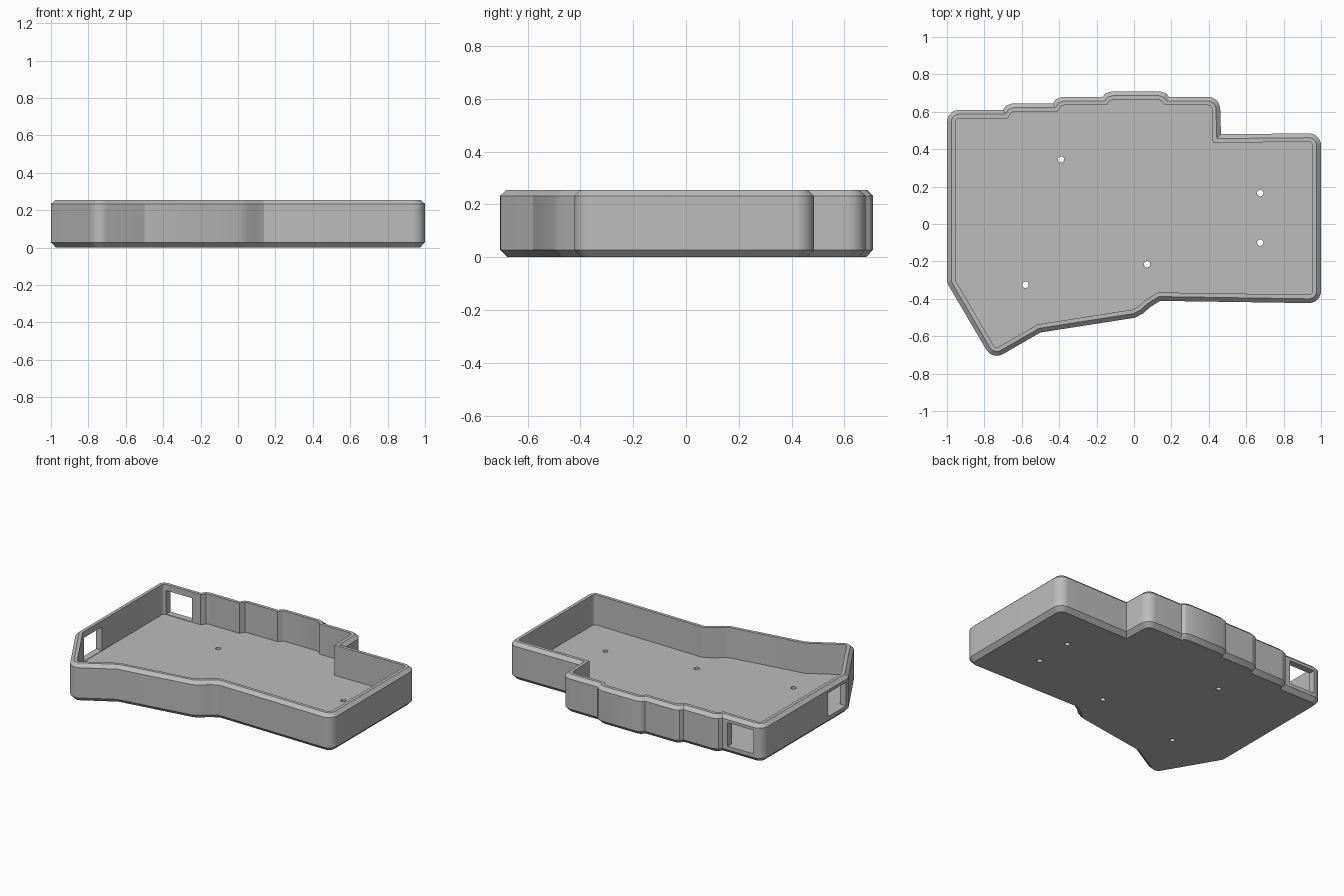
import bpy, bmesh, math
from mathutils import Vector

if "Cube" in bpy.data.objects:
    bpy.data.objects.remove(bpy.data.objects["Cube"])

grey = bpy.data.materials.new("case grey")
grey.diffuse_color = (0.5, 0.5, 0.5, 1)
grey.use_nodes = True
grey.node_tree.nodes["Principled BSDF"].inputs["Base Color"].default_value = grey.diffuse_color


def fillet(prev, corner, nxt, r=0.065, n=8):
    """Points of an arc that rounds a corner."""
    p, c, q = Vector(prev), Vector(corner), Vector(nxt)
    a, b = (p - c).normalized(), (q - c).normalized()
    half = a.angle(b) / 2
    mid = c + (a + b).normalized() * r / math.sin(half)
    t = r / math.tan(half)
    s, e = c + a * t - mid, c + b * t - mid
    return [mid + (s.lerp(e, i / n)).normalized() * r for i in range(n + 1)]


def step(x, y, side, h):
    """Small eased step in the back edge, listed from low to high."""
    return [(x, y), (x + side * 0.015, y + h * 0.63), (x + side * 0.05, y + h)]


# Outline, clockwise seen from above; corners with True are rounded
raw = [((-1, 0.61), True)]
raw += [(p, False) for p in step(-0.70, 0.61, 1, 0.035)]
raw += [(p, False) for p in step(-0.433, 0.645, 1, 0.035)]
raw += [(p, False) for p in step(-0.168, 0.68, 1, 0.029)]
raw += [(p, False) for p in reversed(step(0.187, 0.68, -1, 0.029))]
raw += [((0.459, 0.68), True), ((0.465, 0.48), False), ((1, 0.485), True),
        ((1, -0.424), True), ((0.14, -0.411), False), ((0.085, -0.445), False),
        ((0.05, -0.478), False), ((0.005, -0.501), False), ((-0.5, -0.58), False),
        ((-0.757, -0.728), True), ((-1, -0.314), True)]
outline = []
for i, (p, rounded) in enumerate(raw):
    if rounded:
        outline += fillet(raw[i - 1][0], p, raw[(i + 1) % len(raw)][0])
    else:
        outline.append(Vector(p))
outline.reverse()


def inset(pts, d):
    """Mitred inward offset of a counter-clockwise loop."""
    out = []
    for i, p in enumerate(pts):
        a = (p - pts[i - 1]).normalized()
        b = (pts[(i + 1) % len(pts)] - p).normalized()
        na, nb = Vector((-a.y, a.x)), Vector((-b.y, b.x))
        out.append(p + (na + nb) * d / (1 + na.dot(nb)))
    return out


# Tray: rings from underside, up the wall, over the rim, down to the floor
FLOOR = 0.05
rings = [(0.027, 0), (0, 0.028), (0, 0.233), (0.023, 0.255), (0.045, 0.255), (0.045, FLOOR)]
bm = bmesh.new()
loops = [[bm.verts.new((p.x, p.y, z)) for p in inset(outline, d)] for d, z in rings]
n = len(outline)
for lo, hi in zip(loops, loops[1:]):
    for i in range(n):
        j = (i + 1) % n
        bm.faces.new((lo[i], lo[j], hi[j], hi[i]))
bm.faces.new(loops[0][::-1])
bm.faces.new(loops[-1])
bmesh.ops.recalc_face_normals(bm, faces=bm.faces)
mesh = bpy.data.meshes.new("case_tray")
bm.to_mesh(mesh)
bm.free()
tray = bpy.data.objects.new("case_tray", mesh)
bpy.context.collection.objects.link(tray)
mesh.materials.append(grey)

# Cutters: two port openings and five screw holes
cutters = []


def box_cutter(name, x0, x1, y0, y1, z0, z1):
    bpy.ops.mesh.primitive_cube_add(size=1, location=((x0 + x1) / 2, (y0 + y1) / 2, (z0 + z1) / 2))
    ob = bpy.context.object
    ob.name, ob.scale = name, (x1 - x0, y1 - y0, z1 - z0)
    cutters.append(ob)


box_cutter("back_port_cutter", -0.935, -0.74, 0.52, 0.68, 0.053, 0.213)
box_cutter("left_port_cutter", -1.05, -0.9, -0.29, -0.093, 0.053, 0.213)
for x, y in [(-0.39, 0.345), (0.675, 0.165), (0.675, -0.10), (0.07, -0.215), (-0.58, -0.325)]:
    bpy.ops.mesh.primitive_cylinder_add(vertices=24, radius=0.017, depth=0.2, location=(x, y, 0.02))
    bpy.context.object.name = "screw_hole_cutter"
    cutters.append(bpy.context.object)

bpy.ops.object.select_all(action='DESELECT')
bpy.context.view_layer.objects.active = tray
tray.select_set(True)
for c in cutters:
    c.hide_render = True
    c.data.materials.append(grey)
    m = tray.modifiers.new("cut", 'BOOLEAN')
    m.operation, m.solver, m.object = 'DIFFERENCE', 'EXACT', c
    bpy.ops.object.modifier_apply(modifier=m.name)
for c in cutters:
    bpy.data.objects.remove(c, do_unlink=True)
bpy.ops.object.shade_smooth_by_angle(angle=math.radians(20))
